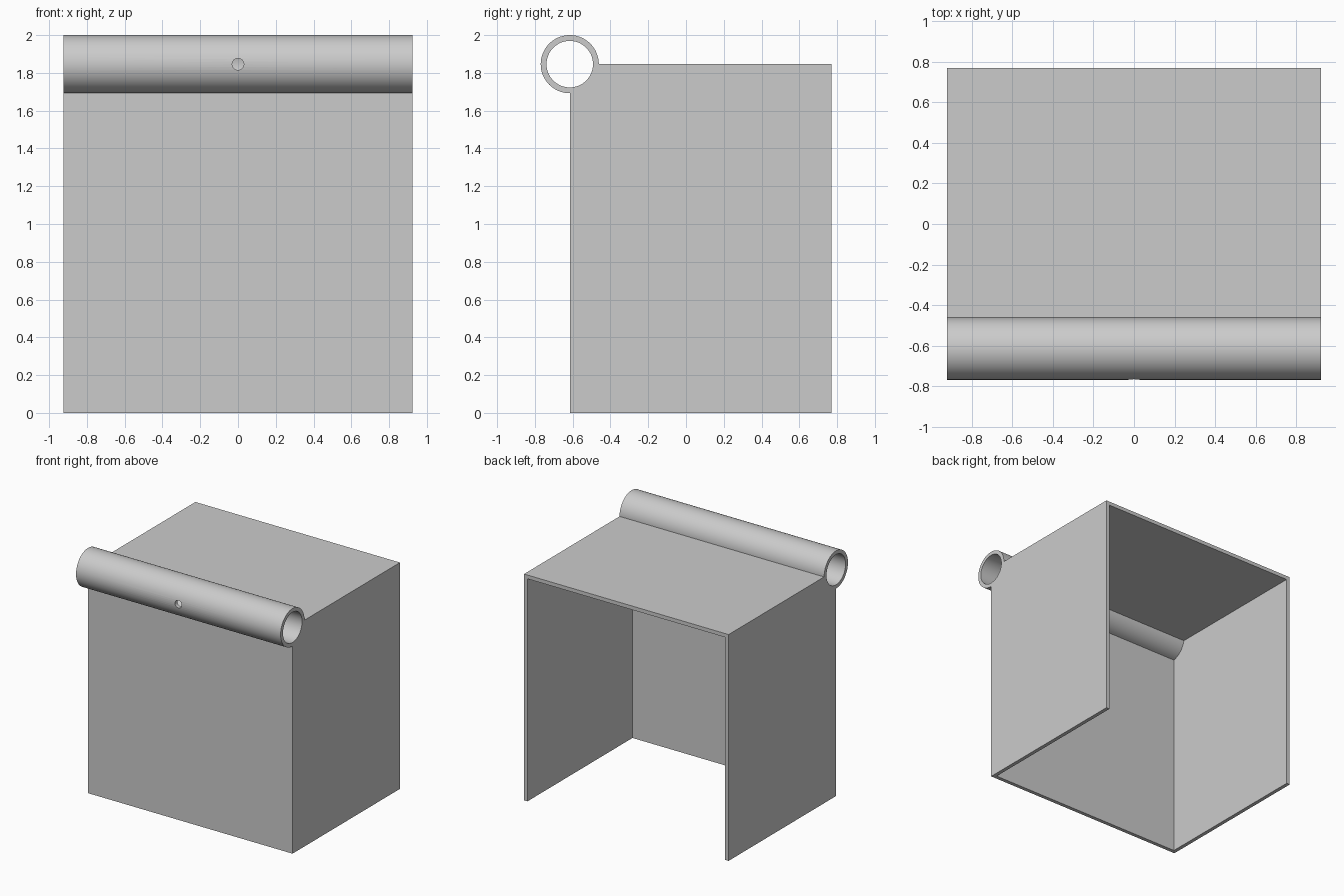
import bpy
import math

if "Cube" in bpy.data.objects:
    bpy.data.objects.remove(bpy.data.objects["Cube"], do_unlink=True)

U = 2 / 65                      # one wall thickness
WIDTH, DEPTH, HEIGHT = 60 * U, 45 * U, 60 * U
FRONT = -20 * U                 # outer face of the front panel
BACK = FRONT + DEPTH
RADIUS = 5 * U                  # sleeve outer radius

grey = bpy.data.materials.new("light_grey")
grey.use_nodes = True
colour = (0.6, 0.6, 0.6, 1)
grey.diffuse_color = colour
grey.node_tree.nodes["Principled BSDF"].inputs["Base Color"].default_value = colour


def box(name, low, high):
    centre = [(a + b) / 2 for a, b in zip(low, high)]
    bpy.ops.mesh.primitive_cube_add(size=1, location=centre)
    ob = bpy.context.object
    ob.name = name
    ob.scale = [b - a for a, b in zip(low, high)]
    bpy.ops.object.transform_apply(location=True, rotation=True, scale=True)
    ob.data.materials.append(grey)
    return ob


def rod(name, radius, length, location, rotation, sides=64):
    bpy.ops.mesh.primitive_cylinder_add(vertices=sides, radius=radius, depth=length,
                                        location=location, rotation=rotation)
    ob = bpy.context.object
    ob.name = name
    bpy.ops.object.transform_apply(location=True, rotation=True, scale=True)
    ob.data.materials.append(grey)
    return ob


def cut(target, cutter):
    cutter.hide_render = True
    mod = target.modifiers.new("cut", "BOOLEAN")
    mod.operation = "DIFFERENCE"
    mod.solver = "EXACT"
    mod.object = cutter
    bpy.context.view_layer.objects.active = target
    bpy.ops.object.modifier_apply(modifier=mod.name)
    bpy.data.objects.remove(cutter, do_unlink=True)


ALONG_X = (0, math.pi / 2, 0)
ALONG_Y = (math.pi / 2, 0, 0)
axis = (0, FRONT, HEIGHT)
half = WIDTH / 2

# Cover: front, top and two side panels, open at the back and underneath
cover = box("cover", (-half, FRONT, 0), (half, BACK, HEIGHT))
cut(cover, box("hollow", (-half + U, FRONT + U, -1), (half - U, BACK + 1, HEIGHT - U)))
cut(cover, rod("sleeve_seat", RADIUS, WIDTH + 1, axis, ALONG_X))

# Sleeve: tube along the top front edge, with a small hole in its front wall
sleeve = rod("sleeve", RADIUS, WIDTH, axis, ALONG_X)
cut(sleeve, rod("bore", RADIUS - U, WIDTH + 1, axis, ALONG_X))
cut(sleeve, rod("pin_hole", U, RADIUS, (0, FRONT - RADIUS, HEIGHT), ALONG_Y, 32))

for ob in (cover, sleeve):
    bpy.ops.object.select_all(action="DESELECT")
    ob.select_set(True)
    bpy.context.view_layer.objects.active = ob
    bpy.ops.object.shade_smooth_by_angle(angle=math.radians(30))
